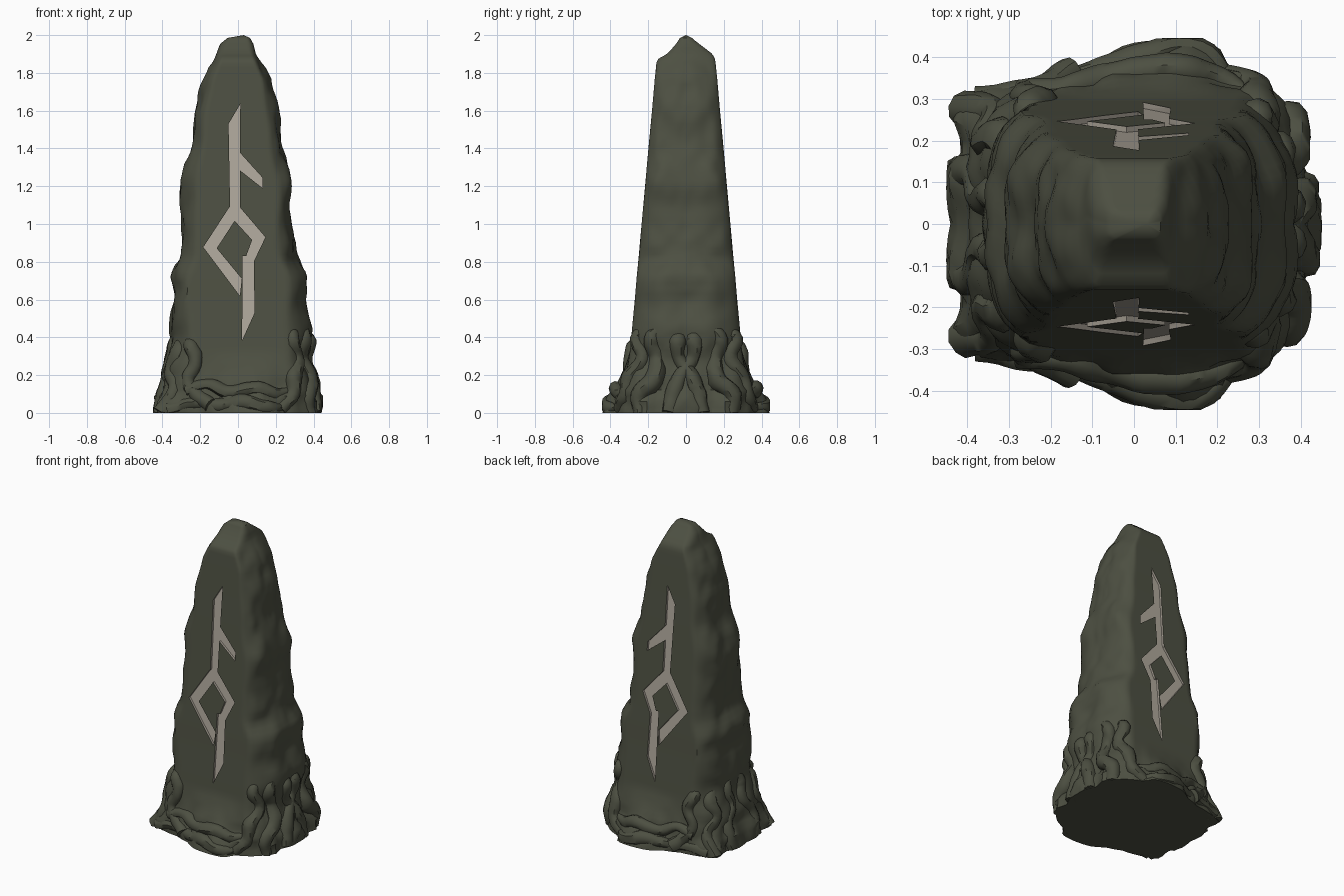
import bpy, bmesh, math
from mathutils import Vector, noise

if "Cube" in bpy.data.objects:
    bpy.data.objects.remove(bpy.data.objects["Cube"])


def material(name, rgb):
    m = bpy.data.materials.new(name)
    m.diffuse_color = (*rgb, 1)
    m.use_nodes = True
    m.node_tree.nodes["Principled BSDF"].inputs["Base Color"].default_value = m.diffuse_color
    return m


stone = material("mossy dark stone", (0.074, 0.079, 0.054))
pale = material("pale rune", (0.43, 0.39, 0.33))

# Silhouette: z, left half width, right half width, depth, y centre
PROFILE = [(0, .40, .40, .326, 0), (.2, .37, .38, .308, 0), (.4, .345, .37, .29, 0),
           (.6, .355, .355, .271, 0), (.73, .355, .365, .26, 0), (.82, .31, .31, .251, 0),
           (1.0, .30, .285, .235, 0), (1.22, .30, .285, .215, 0), (1.4, .25, .24, .199, 0),
           (1.6, .235, .21, .18, 0), (1.76, .18, .18, .166, 0), (1.87, .12, .11, .155, 0),
           (1.90, .11, .095, .12, .02), (1.95, .095, .085, .065, .01), (1.98, .06, .07, .035, 0),
           (2.0, .04, .06, .025, 0)]
# Plan outline of the foot, +y half
FOOT = [(.44, 0), (.44, .06), (.40, .15), (.43, .2), (.33, .32), (.23, .37), (.2, .43),
        (.05, .44), (-.02, .43), (-.1, .38), (-.2, .345), (-.3, .33), (-.43, .28),
        (-.41, .18), (-.45, .1), (-.44, 0)]
FOOT_POLAR = [(math.atan2(y, x), math.hypot(x, y)) for x, y in FOOT]
BLEND = [(0, 1), (.05, .85), (.12, .5), (.22, .18), (.32, 0), (2.1, 0)]


def lerp_table(table, t):
    for a, b in zip(table, table[1:]):
        if t <= b[0]:
            f = max(0, (t - a[0]) / (b[0] - a[0]))
            return [p + (q - p) * f for p, q in zip(a[1:], b[1:])]
    return list(table[-1][1:])


def surf(th, z):
    """Point on the stone at an angle and height."""
    xl, xr, d, cy = lerp_table(PROFILE, z)
    c, s = math.cos(th), math.sin(th)
    rough = noise.noise(Vector((3 if c > 0 else -3, 0, z * 4)))
    a, b, n = (xr if c > 0 else xl), d * (1.15 + .07 * rough), 3.2
    r = (abs(c / a) ** n + abs(s / b) ** n) ** (-1 / n)
    x, y = r * c, r * s
    w = lerp_table(BLEND, z)[0]
    side = min(1, max(0, (d * 1.02 - abs(y)) / (d * .25)))
    y = max(-d, min(d, y))
    rf = lerp_table(FOOT_POLAR, abs(math.atan2(s, c)))[0]
    x, y = x + (rf * c - x) * w, y + (rf * s - y) * w
    p = Vector((x, abs(y), z))
    lump = noise.noise(p * 5.5) * .03 + noise.noise(p * 13) * .012
    foot = noise.noise(p * 13) * .04 * min(1, w * 2)
    k = lump * side * (1 if z < 1.85 else .4) * (1 - w) + foot * min(1, z / .05)
    return Vector((x + c * k, y + s * k * (.4 + .6 * w) + cy, z))


def finish(bm, name, mats):
    bmesh.ops.recalc_face_normals(bm, faces=bm.faces)
    me = bpy.data.meshes.new(name)
    bm.to_mesh(me)
    bm.free()
    ob = bpy.data.objects.new(name, me)
    bpy.context.collection.objects.link(ob)
    for m in mats:
        me.materials.append(m)
    return ob


def select(ob):
    bpy.ops.object.select_all(action='DESELECT')
    ob.select_set(True)
    bpy.context.view_layer.objects.active = ob


# Standing stone, lofted ring by ring
N = 96
bm = bmesh.new()
zs = [i * .03 for i in range(62)] + [1.855, 1.875, 1.89, 1.905, 1.93, 1.955, 1.975, 1.985]
rings = [[bm.verts.new(surf(2 * math.pi * i / N, z)) for i in range(N)] for z in zs]
for lo, hi in zip(rings, rings[1:]):
    for i in range(N):
        j = (i + 1) % N
        bm.faces.new((lo[i], lo[j], hi[j], hi[i]))
bm.faces.new(rings[0][::-1])
tip = bm.verts.new((.03, 0, 2.0))
for i in range(N):
    bm.faces.new((rings[-1][i], rings[-1][(i + 1) % N], tip))
body = finish(bm, "standing_stone", [stone, pale])

# Rune strokes as quads (x, z): start left, start right, end right, end left
STROKES = [
    [(-.05, 1.53), (.012, 1.635), (.010, 1.05), (-.041, 1.05)],      # upper stem
    [(-.01, 1.40), (-.01, 1.30), (.13, 1.19), (.13, 1.245)],         # branch
    [(-.045, 1.09), (.01, 1.06), (-.120, .86), (-.185, .875)],       # diamond upper left
    [(-.03, 1.03), (.0, 1.10), (.145, .93), (.08, .91)],             # diamond upper right
    [(-.185, .88), (-.120, .88), (.02, .71), (.01, .62)],            # diamond lower left
    [(.08, .93), (.145, .93), (.083, .80), (.025, .78)],             # diamond lower right
    [(.024, .83), (.083, .83), (.088, .53), (.022, .385)],           # lower stem
]


def rune_y(z):
    return .326 - .091 * z


# Flat-bottomed carving cutter on front and back
bm = bmesh.new()
for sgn in (-1, 1):
    for q in STROKES:
        top = [bm.verts.new((x, sgn * (rune_y(z) + .02), z)) for x, z in q]
        low = [bm.verts.new((x, sgn * (rune_y(z) - .014), z)) for x, z in q]
        bm.faces.new(top)
        bm.faces.new(low[::-1])
        for i in range(4):
            j = (i + 1) % 4
            bm.faces.new((top[i], low[i], low[j], top[j]))
for face in bm.faces:
    face.material_index = 1
cutter = finish(bm, "rune_cutter", [stone, pale])
cutter.hide_render = True
mod = body.modifiers.new("carve", 'BOOLEAN')
mod.operation, mod.solver, mod.object, mod.use_self = 'DIFFERENCE', 'EXACT', cutter, True
select(body)
bpy.ops.object.modifier_apply(modifier="carve")
bpy.data.objects.remove(cutter)
bpy.ops.object.shade_smooth_by_angle(angle=math.radians(35))

# Winding roots: (angle in degrees, height) along the stone, and thickness
ROOTS = [
    ([(2, .43), (7, .38), (6, .29), (-5, .19), (-9, .10), (-12, .0)], .042),
    ([(20, .46), (28, .39), (24, .29), (24, .18), (34, .09), (33, .0)], .044),
    ([(34, .40), (41, .41), (36, .29), (45, .19), (48, .10), (58, .02)], .042),
    ([(42, .14), (60, .10), (75, .13), (98, .11), (115, .15), (132, .12)], .036),
    ([(52, .03), (70, .03), (88, .06), (105, .04), (125, .05), (142, .02)], .038),
    ([(139, .40), (132, .35), (126, .27), (131, .17), (123, .09), (112, .04)], .038),
    ([(154, .40), (146, .32), (150, .22), (142, .13), (146, .0)], .042),
    ([(176, .43), (168, .35), (171, .25), (162, .15), (165, .0)], .042),
]
for k, (pts, rad) in enumerate(ROOTS):
    for sgn in (1, -1):
        cu = bpy.data.curves.new("root", 'CURVE')
        cu.dimensions, cu.bevel_depth, cu.bevel_resolution = '3D', rad, 3
        cu.resolution_u, cu.use_fill_caps = 6, True
        sp = cu.splines.new('BEZIER')
        sp.bezier_points.add(len(pts) - 1)
        for i, (bp, (ang, z)) in enumerate(zip(sp.bezier_points, pts)):
            p = surf(math.radians(ang), z)
            inward = .9 if i == 0 else .955
            p.x *= inward
            p.y *= inward * sgn
            bp.co = p
            bp.handle_left_type = bp.handle_right_type = 'AUTO'
            bp.radius = .5 if i == 0 else 1 + .15 * math.sin(k + 2 * i)
        ob = bpy.data.objects.new(f"root_{k}_{'back' if sgn > 0 else 'front'}", cu)
        bpy.context.collection.objects.link(ob)
        select(ob)
        bpy.ops.object.convert(target='MESH')
        ob = bpy.context.object
        for v in ob.data.vertices:          # knobbly, within the footprint, flat on the ground
            v.co += noise.noise_vector(v.co * 14) * .008
            v.co.z = max(v.co.z, 0)
            v.co.x = max(-.45 + .12 * v.co.z, min(.445, v.co.x))
            v.co.y = max(-.445, min(.445, v.co.y))
        ob.data.materials.clear()
        ob.data.materials.append(stone)
        bpy.ops.object.shade_smooth_by_angle(angle=math.radians(40))
